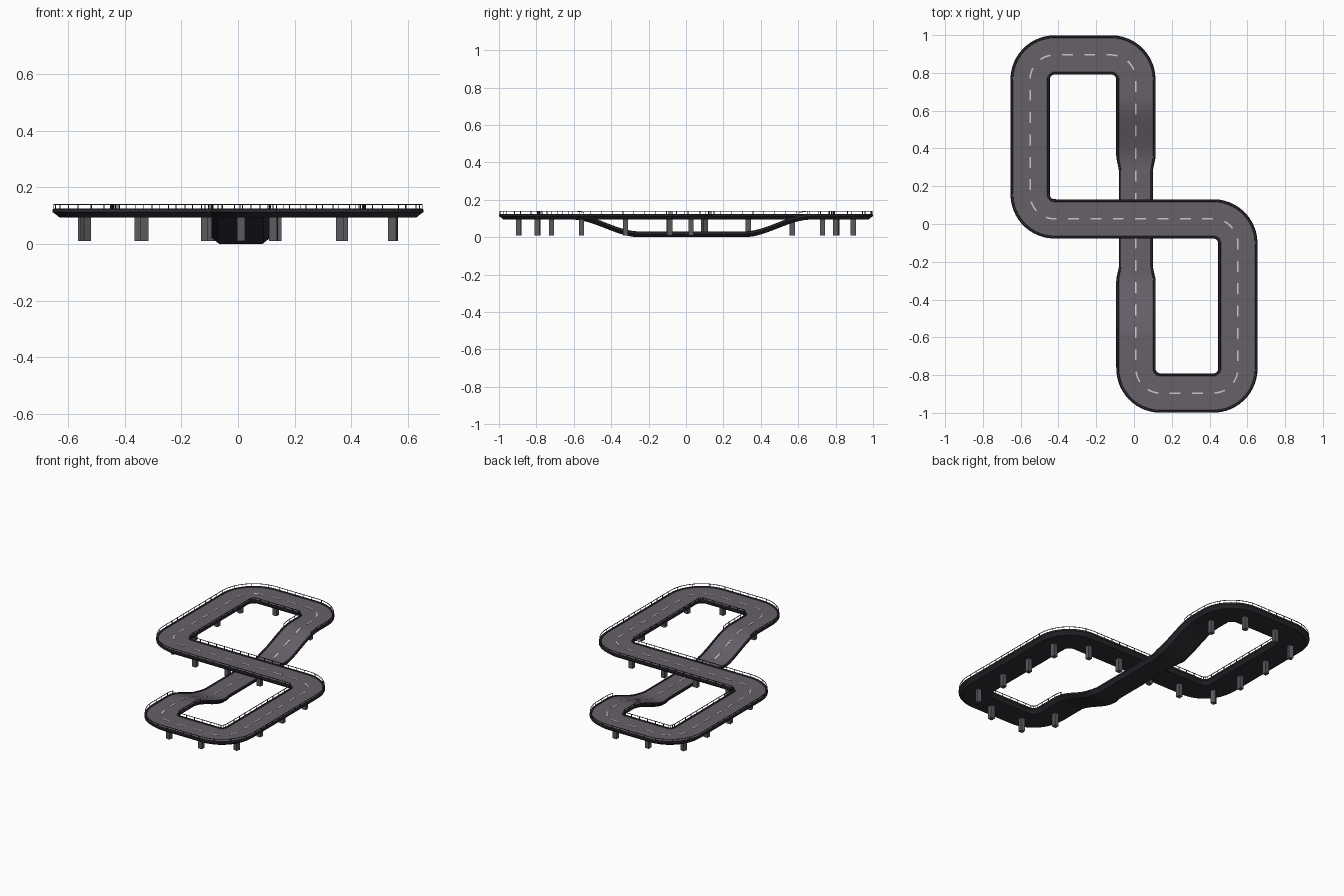
import bpy, bmesh, math
from mathutils import Vector, Matrix

if "Cube" in bpy.data.objects:
    bpy.data.objects.remove(bpy.data.objects["Cube"])

HIGH, LOW, RAD = 0.12, 0.026, 0.13

def material(name, r, g, b):
    m = bpy.data.materials.new(name)
    m.diffuse_color = (r, g, b, 1)
    m.use_nodes = True
    m.node_tree.nodes["Principled BSDF"].inputs["Base Color"].default_value = m.diffuse_color
    return m

ASPHALT = material("asphalt", 0.135, 0.115, 0.14)
EDGE = material("dark_edge", 0.03, 0.027, 0.034)
PILLAR = material("pillar_grey", 0.11, 0.1, 0.115)
WHITE = material("line_paint", 0.6, 0.6, 0.58)

# Centre line: figure-eight of straight runs with rounded corners
corners = [Vector(c) for c in ((.55, .027), (.55, -.895), (.01, -.895),
                               (.01, .895), (-.55, .895), (-.55, .027))]
line = [Vector((0, .027))]
for i, c in enumerate(corners):
    a = (corners[i - 1] - c).normalized()
    b = (corners[(i + 1) % 6] - c).normalized()
    centre = c + (a + b) * RAD
    for k in range(25):
        t = k / 24 * math.pi / 2
        line.append(centre - b * RAD * math.cos(t) - a * RAD * math.sin(t))
line.append(line[0].copy())
cum = [0]
for p, q in zip(line, line[1:]):
    cum.append(cum[-1] + (q - p).length)
LENGTH = cum[-1]

def flat(s):
    s %= LENGTH
    for i in range(len(line) - 1):
        if s <= cum[i + 1]:
            return line[i].lerp(line[i + 1], (s - cum[i]) / (cum[i + 1] - cum[i]))
    return line[0].copy()

def frame(s):
    """centre point, side vector, tangent, width factor, elevation 0..1"""
    p, tan = flat(s), (flat(s + .004) - flat(s - .004)).normalized()
    up, wide = 1.0, 1.0
    if abs(p.x - .01) < .03 and abs(tan.y) > .7:      # underpass with ramps
        d = abs(p.y - .03)
        t = min(1, max(0, (d - .28) / .36))
        up = t * t * (3 - 2 * t)
        w = min(1, max(0, (d - .26) / .06))
        wide = .87 + .13 * w
    return p, Vector((tan.y, -tan.x)), tan, wide, up

def road_z(up):
    return LOW + (HIGH - LOW) * up

def place(s, u, h):
    p, side, _, wide, up = frame(s)
    q = p + side * u * wide
    return Vector((q.x, q.y, road_z(up) + h))

def finish(name, bm, mats, smooth=False):
    bmesh.ops.recalc_face_normals(bm, faces=bm.faces)
    me = bpy.data.meshes.new(name)
    bm.to_mesh(me)
    bm.free()
    for m in mats:
        me.materials.append(m)
    ob = bpy.data.objects.new(name, me)
    bpy.context.collection.objects.link(ob)
    if smooth:
        bpy.ops.object.select_all(action='DESELECT')
        ob.select_set(True)
        bpy.context.view_layer.objects.active = ob
        bpy.ops.object.shade_smooth_by_angle(angle=math.radians(25))

def sweep(bm, profile, stations, closed, main_face=None):
    rings = [[bm.verts.new(place(s, u, h)) for u, h in profile] for s in stations]
    n = len(profile)
    pairs = list(zip(rings, rings[1:])) + ([(rings[-1], rings[0])] if closed else [])
    for r0, r1 in pairs:
        for j in range(n):
            k = (j + 1) % n
            f = bm.faces.new((r0[j], r0[k], r1[k], r1[j]))
            f.material_index = 0 if j == main_face else 1 if main_face is not None else 0
    if not closed:
        bm.faces.new(rings[0])
        bm.faces.new(rings[-1])

def box(bm, s, u, z0, z1, along, across):
    p, side, tan, wide, up = frame(s)
    q = p + side * u * wide
    rot = Matrix.Rotation(math.atan2(tan.y, tan.x), 4, 'Z')
    bmesh.ops.create_cube(bm, size=1, matrix=Matrix.Translation((q.x, q.y, (z0 + z1) / 2))
                          @ rot @ Matrix.Diagonal((along, across, z1 - z0, 1)))

# Road deck with raised kerbs and tapered underside
half = [(.09, 0), (.092, .005), (.1, .005), (.104, .001), (.104, -.008), (.098, -.012), (.08, -.026)]
profile = half + [(-u, h) for u, h in reversed(half)]
N = 360
bm = bmesh.new()
sweep(bm, profile, [i * LENGTH / N for i in range(N)], True, main_face=len(profile) - 1)
finish("road_deck", bm, [ASPHALT, EDGE], True)

# Dashed centre line, draped on the road
bm = bmesh.new()
count = round(LENGTH / .118)
for i in range(count):
    s0 = .035 + i * LENGTH / count - .029
    pts = [s0 + k * .058 / 4 for k in range(5)]
    sweep(bm, [(-.004, .0), (.004, .0), (.004, .0015), (-.004, .0015)], pts, False)
finish("lane_dashes", bm, [WHITE])

# Support pillars under the raised parts
bm = bmesh.new()
for k in range(-9, 9):
    box(bm, .14 + .235 * k, 0, .01, .1, .028, .028)
finish("support_pillars", bm, [PILLAR])

# Guard rails and posts on both edges of the raised parts
raised = [i * LENGTH / N for i in range(N) if frame(i * LENGTH / N)[4] > .9]
gap = next(i for i in range(len(raised) - 1) if raised[i + 1] - raised[i] > .1)
run = [s - LENGTH for s in raised[gap + 1:]] + raised[:gap + 1]
for name, u in (("right", .1), ("left", -.1)):
    bm = bmesh.new()
    sweep(bm, [(u - .0015, .018), (u + .0015, .018), (u + .0015, .021), (u - .0015, .021)], run, False)
    n = int((run[-1] - run[0]) / .058)
    for i in range(n + 1):
        s = run[0] + (run[-1] - run[0]) * i / n
        z = road_z(frame(s)[4])
        box(bm, s, u, z + .003, z + .019, .003, .003)
    finish(name + "_guard_rail", bm, [EDGE])
